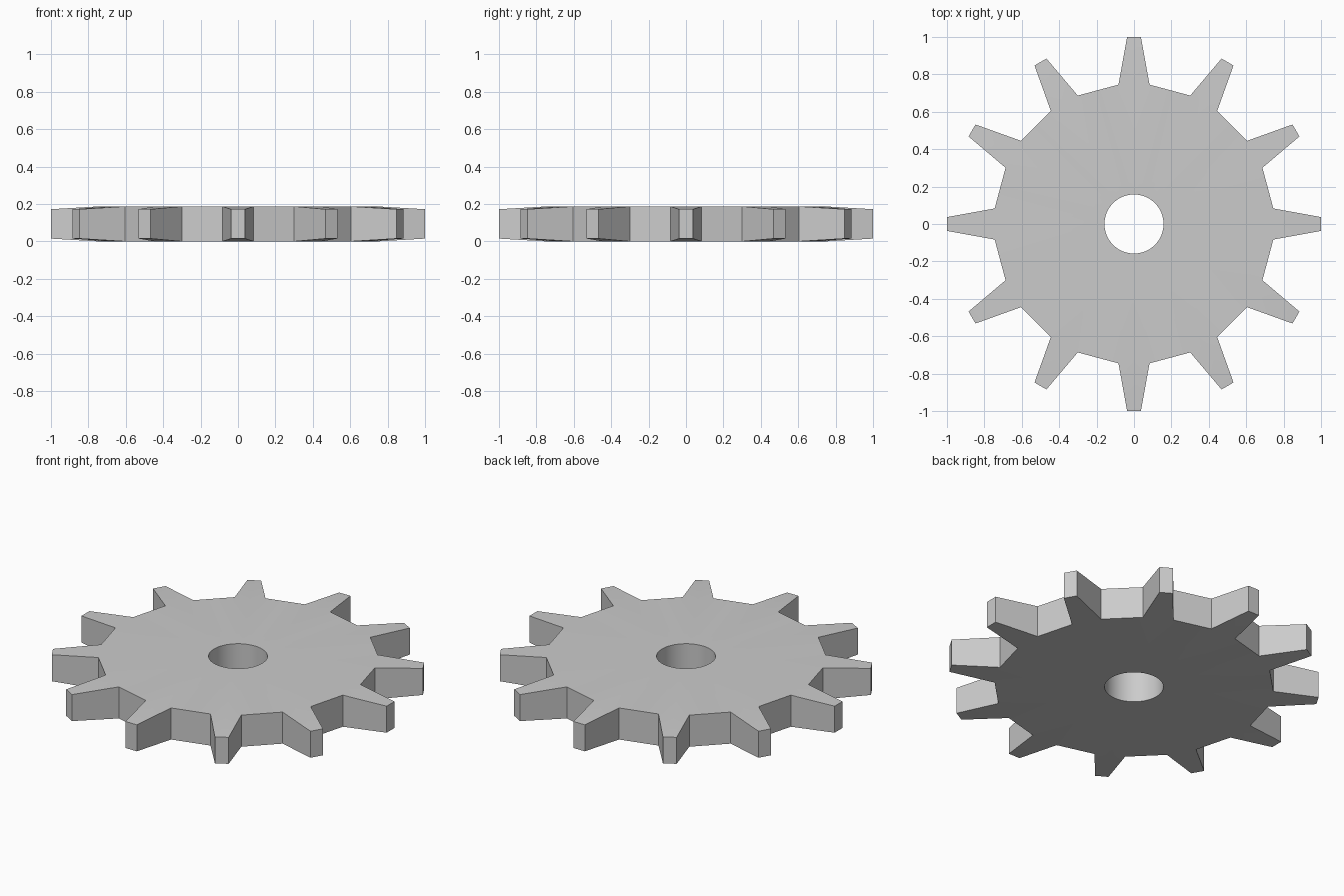
import bpy, bmesh, math

if "Cube" in bpy.data.objects:
    bpy.data.objects.remove(bpy.data.objects["Cube"])

TEETH = 12
H = 0.187                      # hub thickness
TIP_INSET = 0.015              # teeth thin slightly towards the tip
BORE_R = 0.158
ROOT = (0.745, 0.083)          # distance along tooth axis, half width
TIP = (1.0, 0.037)

bm = bmesh.new()


def pair(r, w, a, inset=0.0):
    """Bottom and top vertex at distance r, sideways offset w, turned by a."""
    x = r * math.cos(a) - w * math.sin(a)
    y = r * math.sin(a) + w * math.cos(a)
    return bm.verts.new((x, y, inset)), bm.verts.new((x, y, H - inset))


def slab(inner, outer):
    """Top and bottom faces between two edges, each given as vertex pairs."""
    (a, b), (c, d) = inner, outer
    bm.faces.new((a[1], c[1], d[1], b[1]))
    bm.faces.new((a[0], b[0], d[0], c[0]))


def wall(a, b):
    return bm.faces.new((a[0], b[0], b[1], a[1]))


# Bore ring and hub rim, four points per tooth
step = 2 * math.pi / TEETH
rim, bore = [], []
valley = (ROOT[0] * math.cos(step / 2) + ROOT[1] * math.sin(step / 2))
for i in range(TEETH):
    a = i * step
    rim += [pair(ROOT[0], -ROOT[1], a), pair(ROOT[0], 0, a),
            pair(ROOT[0], ROOT[1], a), pair(valley, 0, a + step / 2)]
    bore += [pair(BORE_R, 0, a + (k - 1) * step / 4) for k in range(4)]

# Hub faces and bore wall
n = len(rim)
for i in range(n):
    j = (i + 1) % n
    slab((bore[i], bore[j]), (rim[i], rim[j]))
    wall(bore[j], bore[i]).smooth = True

# Tapered teeth and the flat walls between them
for i in range(TEETH):
    a = i * step
    r = [rim[(4 * i + k) % n] for k in range(5)]
    t = [pair(TIP[0], w, a, TIP_INSET) for w in (-TIP[1], 0, TIP[1])]
    for k in range(2):
        slab((r[k], r[k + 1]), (t[k], t[k + 1]))
        wall(t[k], t[k + 1])
    wall(r[0], t[0])
    wall(t[2], r[2])
    wall(r[2], r[3])
    wall(r[3], r[4])

bmesh.ops.recalc_face_normals(bm, faces=bm.faces)
mesh = bpy.data.meshes.new("gear_wheel")
bm.to_mesh(mesh)
bm.free()
gear = bpy.data.objects.new("gear_wheel", mesh)
bpy.context.collection.objects.link(gear)
bpy.context.view_layer.objects.active = gear
gear.select_set(True)
bpy.ops.object.shade_smooth_by_angle(angle=math.radians(20))
